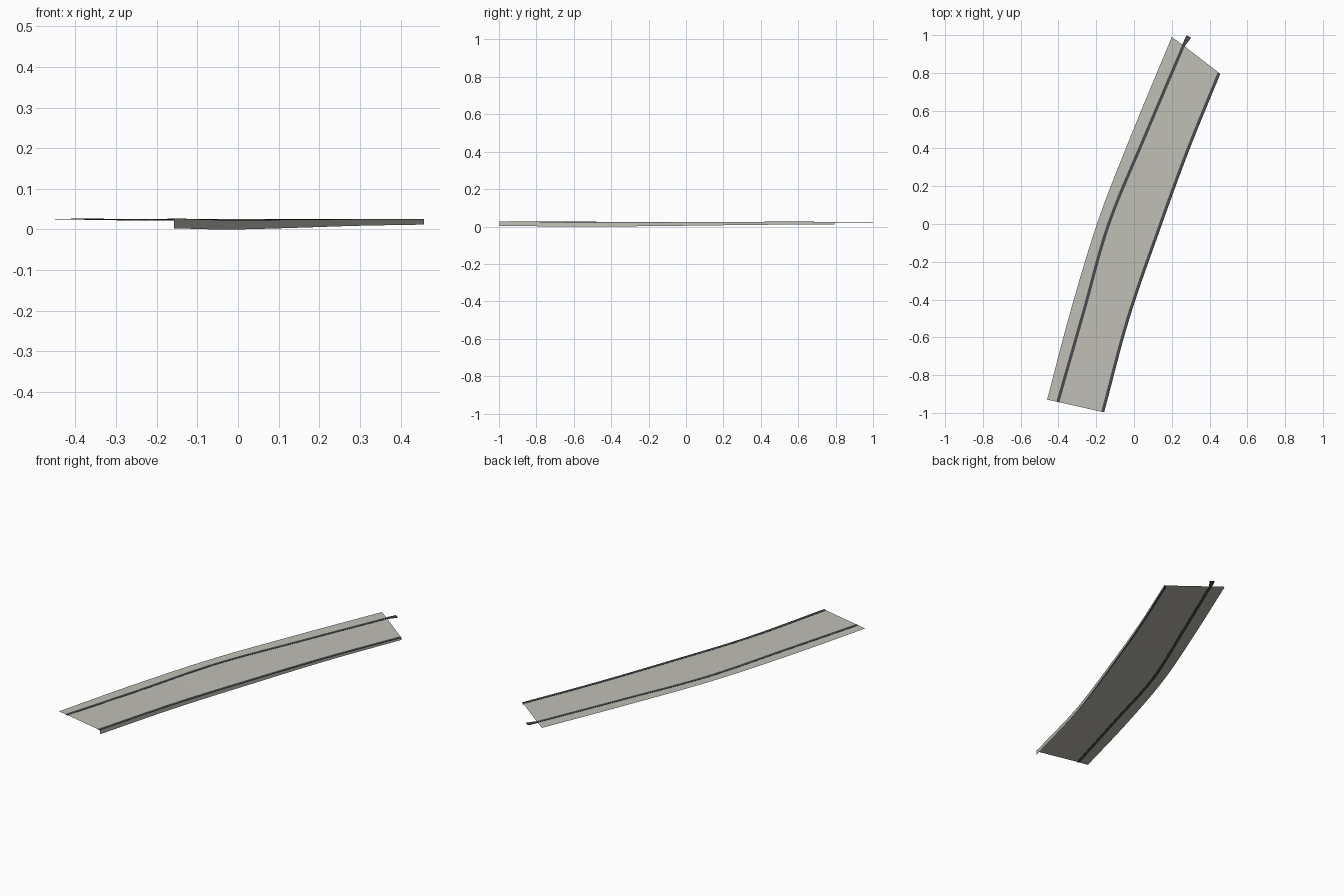
import bpy
from mathutils import Vector

if "Cube" in bpy.data.objects:
    bpy.data.objects.remove(bpy.data.objects["Cube"])

N = 6  # subdivisions between guide points


def material(name, rgb):
    m = bpy.data.materials.new(name)
    m.diffuse_color = (*rgb, 1)
    m.use_nodes = True
    m.node_tree.nodes["Principled BSDF"].inputs["Base Color"].default_value = m.diffuse_color
    return m


CONCRETE = material("pale concrete", (0.53, 0.52, 0.47))
DARK = material("dark kerb", (0.07, 0.07, 0.075))


def smooth_line(points):
    """Catmull-Rom line through the guide points."""
    p = [Vector(q) for q in points]
    p = [2 * p[0] - p[1]] + p + [2 * p[-1] - p[-2]]
    out = []
    for i in range(1, len(p) - 2):
        a, b, c, d = p[i - 1:i + 3]
        for k in range(N):
            t = k / N
            out.append(0.5 * (2 * b + (c - a) * t + (2 * a - 5 * b + 4 * c - d) * t ** 2
                              + (3 * b - a - 3 * c + d) * t ** 3))
    return out + [p[-2]]


def loft(name, rows, mat, closed=False):
    """Skin neighbouring long rows of points; closed makes a capped bar."""
    n, r = len(rows[0]), len(rows)
    verts = [v for row in rows for v in row]
    faces = []
    for j in range(r if closed else r - 1):
        a, b = j * n, (j + 1) % r * n
        faces += [(a + i, b + i, b + i + 1, a + i + 1) for i in range(n - 1)]
    if closed:
        faces += [tuple(j * n for j in reversed(range(r))),
                  tuple(j * n + n - 1 for j in range(r))]
    me = bpy.data.meshes.new(name)
    me.from_pydata(verts, [], faces)
    me.materials.append(mat)
    ob = bpy.data.objects.new(name, me)
    bpy.context.collection.objects.link(ob)
    return ob


def kerb(name, line, left, right, end_scale=1.0):
    """Low dark strip following a line, offset to its left and right."""
    lo, hi = [], []
    for i, p in enumerate(line):
        d = line[min(i + 1, len(line) - 1)] - line[max(i - 1, 0)]
        side = Vector((d.y, -d.x, 0)).normalized()
        s = end_scale if i == len(line) - 1 else 1.0
        lo.append(p - side * left * s)
        hi.append(p + side * right * s)
    up = Vector((0, 0, 0.0015))
    loft(name, [[p - up for p in lo], [p - up for p in hi],
                [p + up for p in hi], [p + up for p in lo]], DARK, True)


# Guide lines of the curved deck
left = smooth_line([(-0.46, -0.93, 0.025), (-0.333, -0.45, 0.025), (-0.186, 0.03, 0.025),
                    (0.001, 0.51, 0.025), (0.2, 0.99, 0.025)])
mid = smooth_line([(-0.403, -0.942, 0.026), (-0.268, -0.47, 0.024), (-0.134, 0.0, 0.024),
                   (0.06, 0.47, 0.024), (0.262, 0.945, 0.024)])
right = smooth_line([(-0.158, -0.997, 0.026), (-0.024, -0.5, 0.022), (0.138, -0.03, 0.023),
                     (0.29, 0.385, 0.024), (0.457, 0.795, 0.024)])
base = smooth_line([(-0.158, -0.997, 0.003), (-0.024, -0.5, 0.0), (0.138, -0.03, 0.004),
                    (0.29, 0.385, 0.009), (0.457, 0.795, 0.012)])

# Deck: walkway strip and roadway as one thin sheet
loft("deck", [left, mid, right], CONCRETE)

# Side wall hanging below the right edge
loft("side_wall", [right, base], CONCRETE)

# Dark kerbs; the inner one runs past the end of the deck
kerb("inner_kerb", mid + [Vector((0.29, 0.993, 0.024))], 0.008, 0.008, 1.7)
kerb("edge_kerb", right, 0.016, 0.0)
